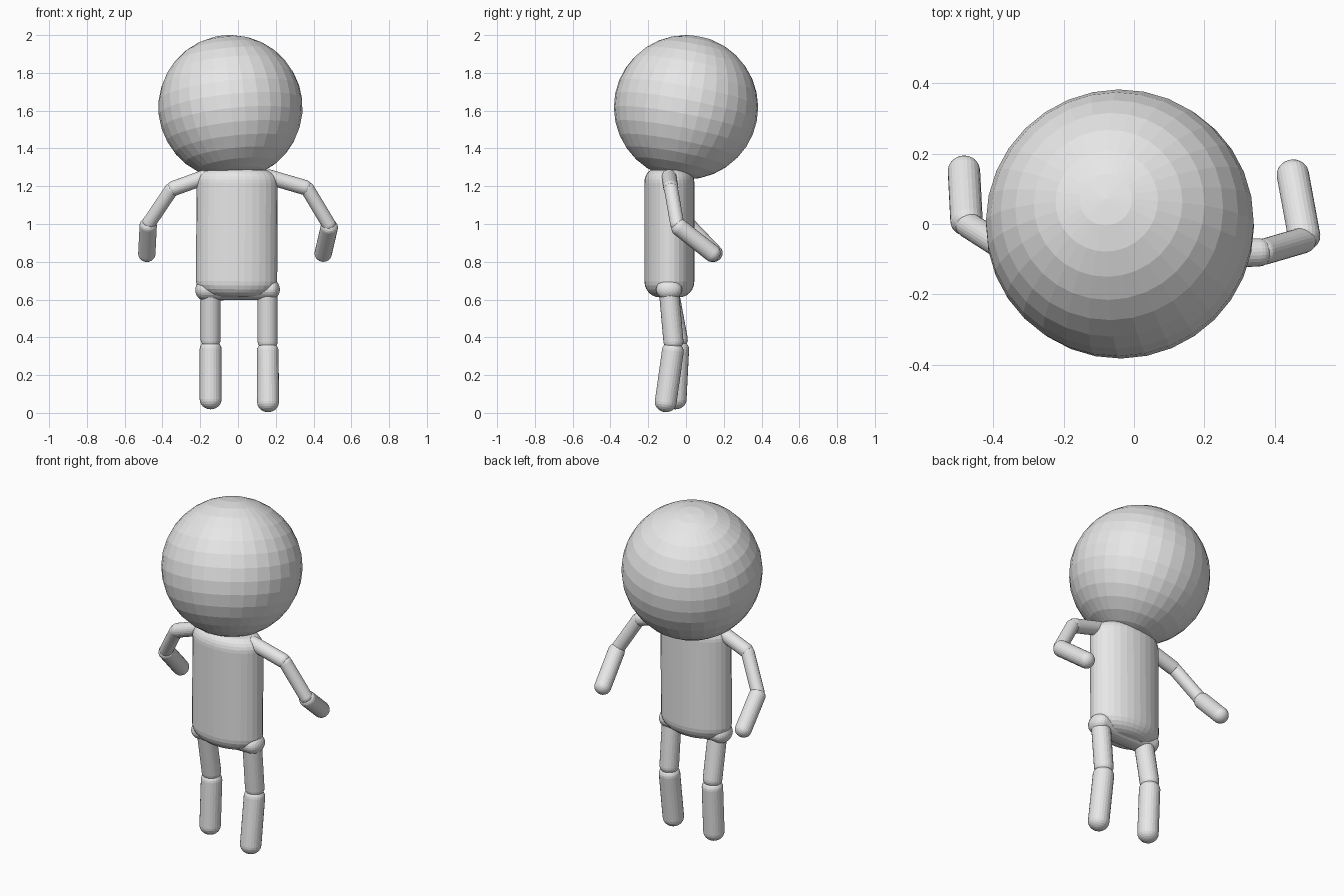
import bpy
import bmesh
import math
from mathutils import Vector

cube = bpy.data.objects.get("Cube")
if cube:
    bpy.data.objects.remove(cube, do_unlink=True)

grey = bpy.data.materials.new("plain_grey")
grey.use_nodes = True
grey.diffuse_color = (0.8, 0.8, 0.8, 1)
grey.node_tree.nodes["Principled BSDF"].inputs["Base Color"].default_value = grey.diffuse_color
UP = Vector((0, 0, 1))


def add_object(name, bm):
    bmesh.ops.recalc_face_normals(bm, faces=bm.faces)
    mesh = bpy.data.meshes.new(name)
    bm.to_mesh(mesh)
    bm.free()
    mesh.materials.append(grey)
    obj = bpy.data.objects.new(name, mesh)
    bpy.context.collection.objects.link(obj)
    return obj


def aim(obj, direction):
    obj.rotation_mode = 'QUATERNION'
    obj.rotation_quaternion = UP.rotation_difference(Vector(direction))


def rounded_rod(name, start, end, radius, caps, rounding=(1, 1), depth=1, sides=24, steps=6):
    """Rod between two tips; caps are end heights, rounding is the curved share of the radius."""
    start, end = Vector(start), Vector(end)
    length = (end - start).length
    profile = []
    for i in range(steps + 1):
        a = math.pi / 2 * i / steps
        profile.append((1 - rounding[0] * (1 - math.sin(a)), caps[0] * (1 - math.cos(a))))
    for i in range(steps + 1):
        a = math.pi / 2 * (1 - i / steps)
        profile.append((1 - rounding[1] * (1 - math.sin(a)), length - caps[1] * (1 - math.cos(a))))
    bm = bmesh.new()
    rings = []
    for share, z in profile:
        r = radius * max(share, 0.02)
        rings.append([bm.verts.new((r * math.cos(t), r * depth * math.sin(t), z))
                      for t in (math.tau * k / sides for k in range(sides))])
    for low, high in zip(rings, rings[1:]):
        for k in range(sides):
            n = (k + 1) % sides
            bm.faces.new((low[k], low[n], high[n], high[k]))
    bm.faces.new(rings[0])
    bm.faces.new(rings[-1])
    obj = add_object(name, bm)
    obj.location = start
    aim(obj, end - start)
    return obj


def limb(name, a, b, radius, reach):
    """Rod whose tips reach past the joint centres a and b."""
    a, b = Vector(a), Vector(b)
    d = (b - a).normalized()
    rounded_rod(name, a - d * reach[0], b + d * reach[1], radius, (radius * 0.8, radius * 0.9))


# Head, tipped slightly back
bm = bmesh.new()
bmesh.ops.create_uvsphere(bm, u_segments=32, v_segments=16, radius=0.382)
head = add_object("head", bm)
head.location = (-0.04, 0, 1.618)
aim(head, (-0.04, 0.07, 0.37))

# Torso and pelvis
rounded_rod("torso", (-0.008, -0.088, 0.612), (-0.004, -0.088, 1.288), 0.215,
            (0.085, 0.07), (0.6, 0.35), depth=0.615, sides=32)
rounded_rod("pelvis", (-0.226, -0.09, 0.65), (0.222, -0.09, 0.654), 0.055,
            (0.05, 0.05), depth=1.25)

# Arms: shoulder, upper bend, elbow, hand
arms = {
    "right": [(-0.17, -0.09, 1.25), (-0.35, -0.08, 1.185), (-0.475, 0.0, 1.0), (-0.483, 0.155, 0.838)],
    "left": [(0.16, -0.09, 1.25), (0.365, -0.08, 1.19), (0.485, -0.045, 0.99), (0.45, 0.145, 0.84)],
}
for side, (shoulder, bend, elbow, hand) in arms.items():
    limb(side + "_shoulder", shoulder, bend, 0.04, (0.03, 0.025))
    limb(side + "_upper_arm", bend, elbow, 0.037, (0.025, 0.025))
    limb(side + "_forearm", elbow, hand, 0.046, (0.025, 0.035))

# Legs: hip, knee, foot
legs = {
    "right": [(-0.145, -0.09, 0.64), (-0.145, -0.04, 0.37), (-0.145, -0.055, 0.075)],
    "left": [(0.157, -0.09, 0.64), (0.157, -0.065, 0.36), (0.159, -0.107, 0.06)],
}
for side, (hip, knee, foot) in legs.items():
    limb(side + "_thigh", hip, knee, 0.053, (0.03, 0.03))
    limb(side + "_shin", knee, foot, 0.058, (0.015, 0.056))
